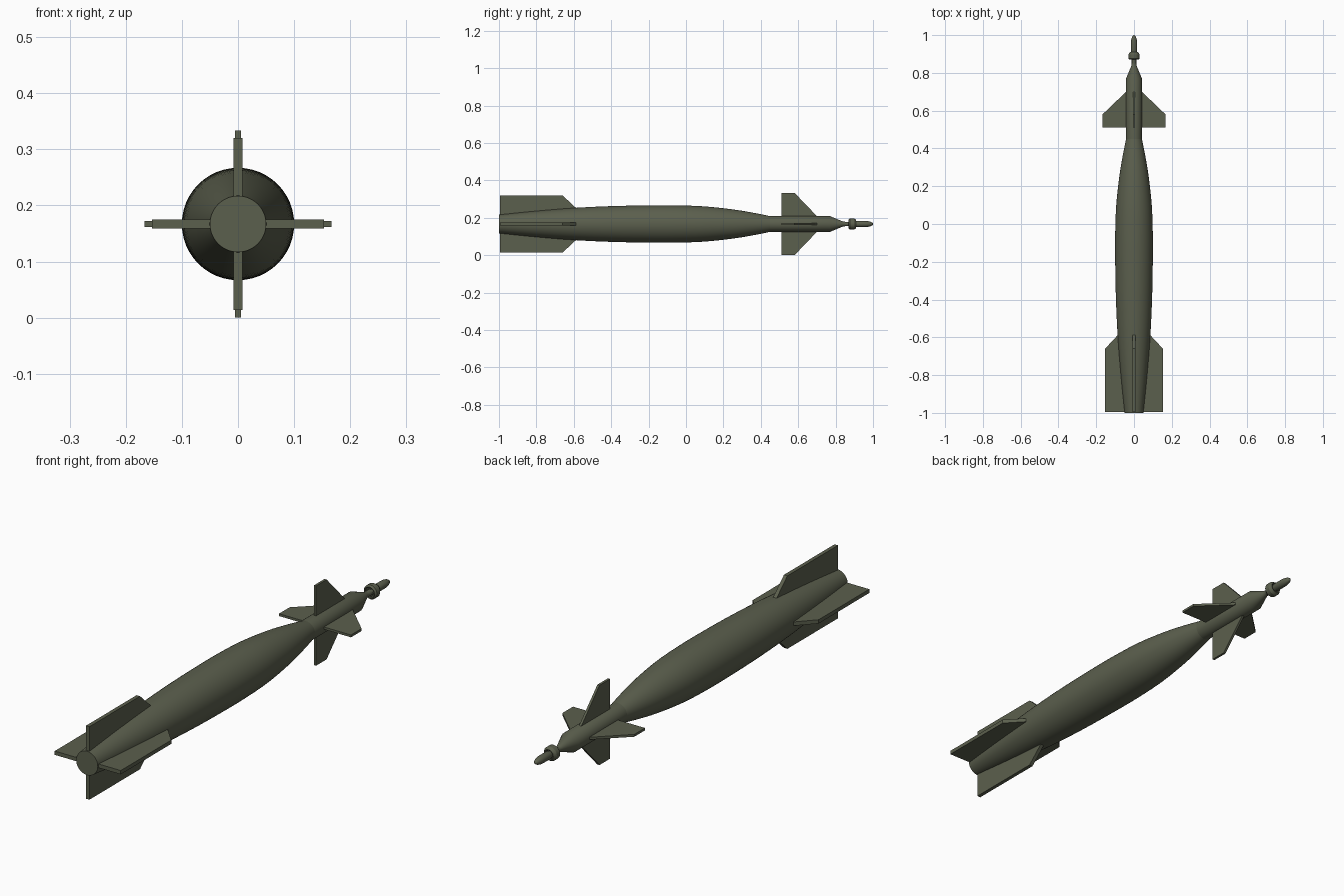
import bpy, bmesh, math
from mathutils import Matrix, Vector

if "Cube" in bpy.data.objects:
    bpy.data.objects.remove(bpy.data.objects["Cube"])

ZC = 0.167
mat = bpy.data.materials.new("olive_paint")
mat.diffuse_color = (0.105, 0.115, 0.075, 1)
mat.use_nodes = True
mat.node_tree.nodes["Principled BSDF"].inputs["Base Color"].default_value = mat.diffuse_color


def finish(bm, name, smooth=False):
    bmesh.ops.recalc_face_normals(bm, faces=bm.faces)
    me = bpy.data.meshes.new(name)
    bm.to_mesh(me)
    bm.free()
    me.materials.append(mat)
    ob = bpy.data.objects.new(name, me)
    ob.location.z = ZC
    bpy.context.collection.objects.link(ob)
    if smooth:
        bpy.ops.object.select_all(action='DESELECT')
        ob.select_set(True)
        bpy.context.view_layer.objects.active = ob
        bpy.ops.object.shade_smooth_by_angle(angle=math.radians(25))
    return ob


def lathe(name, profile, n=48, closed=False):
    """Revolve (y, radius) points about the y axis."""
    bm = bmesh.new()
    rings = [[bm.verts.new((r * math.cos(2 * math.pi * k / n), y,
                            r * math.sin(2 * math.pi * k / n)))
              for k in range(n)] for y, r in profile]
    pairs = list(zip(rings, rings[1:]))
    if closed:
        pairs.append((rings[-1], rings[0]))
    for a, b in pairs:
        for k in range(n):
            bm.faces.new((a[k], a[(k + 1) % n], b[(k + 1) % n], b[k]))
    if not closed:
        bm.faces.new(rings[0])
        bm.faces.new(rings[-1])
    return finish(bm, name, True)


def spline(pts, steps=4):
    """Catmull-Rom smoothing of a short profile."""
    p = [Vector(q) for q in pts]
    p = [2 * p[0] - p[1]] + p + [2 * p[-1] - p[-2]]
    out = []
    for a, b, c, d in zip(p, p[1:], p[2:], p[3:]):
        for i in range(steps):
            t = i / steps
            out.append(0.5 * (2 * b + (c - a) * t + (2 * a - 5 * b + 4 * c - d) * t * t
                              + (3 * b - a - 3 * c + d) * t ** 3))
    return [tuple(v) for v in out] + [tuple(pts[-1])]


def fins(name, outline, thick):
    """Four flat plates, outline in (y, radius)."""
    for i, side in enumerate(("right", "top", "left", "bottom")):
        bm = bmesh.new()
        f = bm.faces.new([bm.verts.new((r, y, -thick / 2)) for y, r in outline])
        ext = bmesh.ops.extrude_face_region(bm, geom=[f])
        bmesh.ops.translate(bm, vec=(0, 0, thick),
                            verts=[v for v in ext["geom"] if isinstance(v, bmesh.types.BMVert)])
        bm.transform(Matrix.Rotation(-i * math.pi / 2, 4, 'Y'))
        finish(bm, f"{name}_{side}")


# Main body
lathe("body", spline([(-1, .05), (-.8, .07), (-.6, .086), (-.4, .0955), (-.2, .0995),
                      (-.05, .0995), (.1, .094), (.25, .078), (.36, .060), (.45, .042)]))

# Slim front section with tapered end
lathe("front_section", [(.445, .042), (.77, .042), (.84, .013), (.85, .012)])

# Nose probe
nose = [(.955 + .045 * math.sin(a), max(.0165 * math.cos(a), .0005))
        for a in [i * math.pi / 16 for i in range(9)]]
lathe("nose_probe", [(.83, .012), (.895, .012), (.91, .0165)] + nose, 24)

# Hollow collar around the probe, with struts
lathe("collar_ring", [(.870, .024), (.877, .030), (.898, .030), (.910, .022),
                      (.908, .018), (.872, .021)], 24, closed=True)
fins("collar_strut", [(.876, .005), (.902, .005), (.902, .023), (.876, .023)], .005)

# Rear fins and front control fins
fins("tail_fin", [(-.995, .03), (-.995, .153), (-.66, .153), (-.585, .083), (-.585, .05)], .016)
fins("front_fin", [(.51, .02), (.51, .167), (.58, .167), (.70, .042), (.70, .02)], .010)
